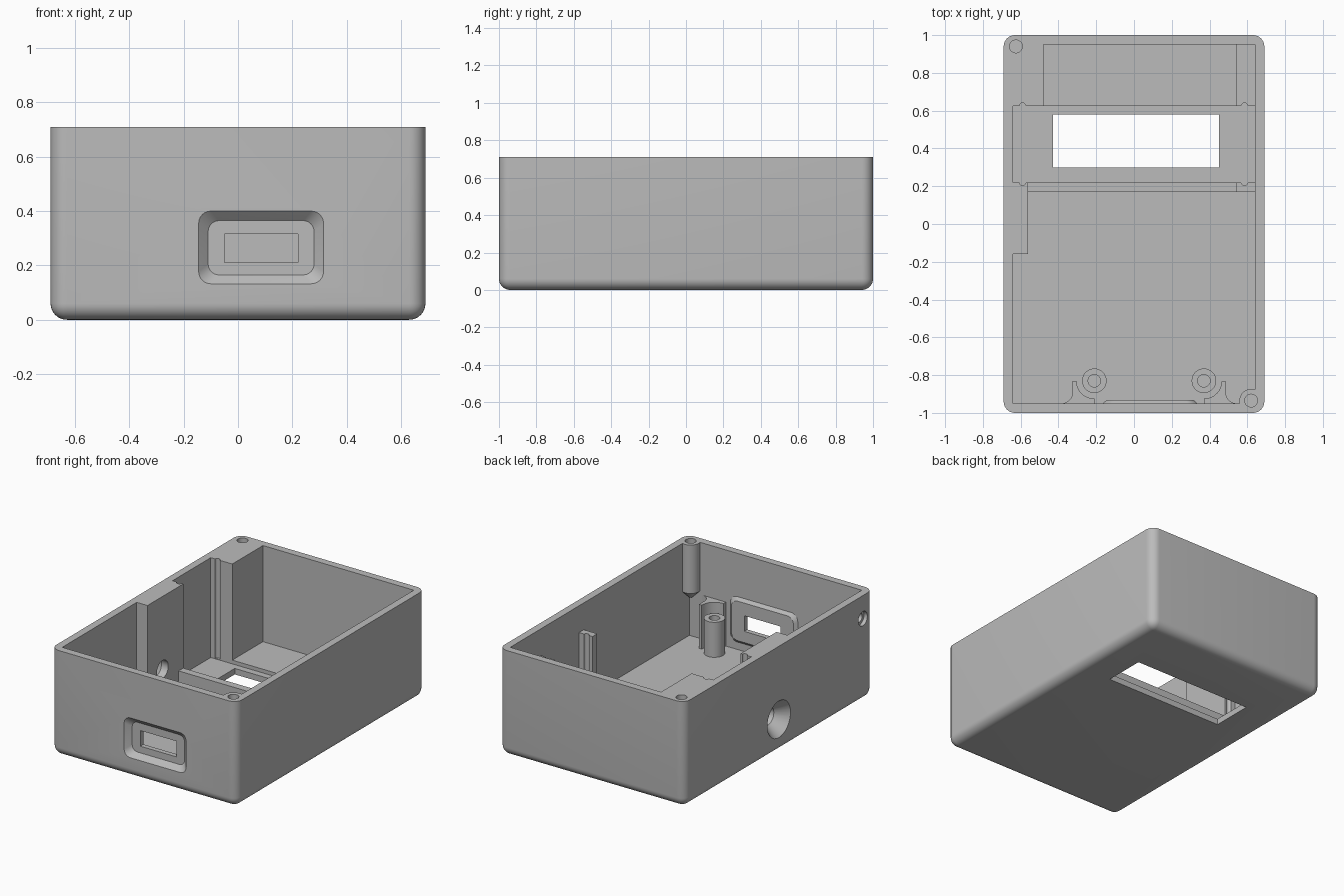
import bpy, bmesh, math
from mathutils import Matrix, Vector

if "Cube" in bpy.data.objects:
    bpy.data.objects.remove(bpy.data.objects["Cube"], do_unlink=True)

grey = bpy.data.materials.new("plain_grey")
grey.use_nodes = True
grey.diffuse_color = (0.5, 0.5, 0.5, 1)
grey.node_tree.nodes["Principled BSDF"].inputs["Base Color"].default_value = (0.5, 0.5, 0.5, 1)

W, L, H = 0.69, 1.0, 0.71          # half width, half length, height
IX, IY = 0.64, 0.95                # inner wall faces
FLOOR, BAY = 0.065, 0.04           # floor and display bay levels
R = 0.06                           # outer rounding


def finish(bm, name):
    bmesh.ops.recalc_face_normals(bm, faces=bm.faces)
    mesh = bpy.data.meshes.new(name)
    bm.to_mesh(mesh)
    bm.free()
    mesh.materials.append(grey)
    obj = bpy.data.objects.new(name, mesh)
    bpy.context.collection.objects.link(obj)
    return obj


def box(name, x, y, z, rounding=0):
    bm = bmesh.new()
    bmesh.ops.create_cube(bm, size=1)
    for v in bm.verts:
        v.co = Vector([a[0] + (c + 0.5) * (a[1] - a[0]) for a, c in zip((x, y, z), v.co)])
    if rounding:
        # every edge except those around the open top
        edges = [e for e in bm.edges if min(v.co.z for v in e.verts) < z[1] - 0.01]
        bmesh.ops.bevel(bm, geom=edges, offset=rounding, segments=8, profile=0.5, affect='EDGES')
    return finish(bm, name)


def loft(name, rings):
    bm = bmesh.new()
    loops = [[bm.verts.new(p) for p in ring] for ring in rings]
    for a, b in zip(loops, loops[1:]):
        for i in range(len(a)):
            j = (i + 1) % len(a)
            bm.faces.new((a[i], a[j], b[j], b[i]))
    bm.faces.new(loops[0])
    bm.faces.new(loops[-1])
    return finish(bm, name)


def turned(name, at, steps, axis='Z', n=32):
    """Stack of circles (position along axis, radius)."""
    rings = []
    for t, r in steps:
        ring = []
        for i in range(n):
            a = 2 * math.pi * i / n
            u, v = r * math.cos(a), r * math.sin(a)
            ring.append((at[0] + u, at[1] + v, t) if axis == 'Z' else (t, at[0] + u, at[1] + v))
        rings.append(ring)
    return loft(name, rings)


def round_rect(x0, x1, z0, z1, y, r, n=6):
    ring = []
    corners = [(x1 - r, z1 - r), (x0 + r, z1 - r), (x0 + r, z0 + r), (x1 - r, z0 + r)]
    for k, (cx, cz) in enumerate(corners):
        for i in range(n + 1):
            a = math.pi / 2 * (k + i / n)
            ring.append((cx + r * math.cos(a), y, cz + r * math.sin(a)))
    return ring


def combine(target, tool, operation):
    mod = target.modifiers.new(operation.lower(), 'BOOLEAN')
    mod.operation, mod.object, mod.solver = operation, tool, 'EXACT'
    bpy.context.view_layer.update()
    dg = bpy.context.evaluated_depsgraph_get()
    mesh = bpy.data.meshes.new_from_object(target.evaluated_get(dg))
    target.modifiers.clear()
    target.data = mesh
    bpy.data.objects.remove(tool, do_unlink=True)


def add(tool):
    combine(shell, tool, 'UNION')


def cut(tool):
    combine(shell, tool, 'DIFFERENCE')


# Open tray
shell = box("enclosure_shell", (-W, W), (-L, L), (0, H), R)
cut(box("cavity", (-IX, IX), (-IY, IY), (FLOOR, H + 0.2)))

# Blocks along the side walls and the low ridge in front of the display bay
add(box("corner_block", (-0.66, -0.48), (0.625, 0.97), (0.05, H)))
add(box("socket_block", (-0.66, -0.56), (-0.16, 0.22), (0.05, H)))
add(box("back_rail", (0.54, 0.66), (0.625, 0.97), (0.05, 0.53)))
add(box("front_rail", (0.54, 0.66), (0.17, 0.22), (0.05, 0.53)))
add(box("bay_ridge", (-0.58, 0.55), (0.17, 0.22), (0.05, 0.145)))

# Display bay, its vertical grooves and the window
cut(box("bay_floor", (-IX, IX), (0.22, 0.625), (BAY, 0.2)))
for gx in (-0.59, 0.585):
    for gy in (0.222, 0.623):
        cut(turned("groove", (gx, gy), ((BAY + 0.003, 0.018), (H + 0.1, 0.018)), n=16))
cut(box("window", (-0.43, 0.45), (0.30, 0.58), (-0.1, 0.12)))

# Hanging lid screw boss and both lid screw holes
add(turned("lid_boss", (0.62, -0.935), ((0.335, 0.012), (0.385, 0.062), (H, 0.062))))
for hx, hy in ((0.62, -0.935), (-0.625, 0.94)):
    cut(turned("lid_hole", (hx, hy), ((0.42, 0.034), (H + 0.1, 0.034))))

# Port: thickened pad inside, tapered recess outside, slot through both
add(loft("port_pad", [round_rect(-0.165, 0.335, 0.115, 0.42, -0.97, 0.05),
                      round_rect(-0.165, 0.335, 0.115, 0.42, -0.95, 0.05),
                      round_rect(-0.145, 0.315, 0.135, 0.40, -0.932, 0.045)]))
cut(loft("port_recess", [round_rect(-0.18, 0.35, 0.10, 0.435, -1.035, 0.05),
                         round_rect(-0.11, 0.28, 0.165, 0.365, -0.965, 0.04)]))
cut(box("port_slot", (-0.05, 0.22), (-1.1, -0.9), (0.21, 0.315)))

# Flared power socket hole and small stepped hole in the right wall
cut(turned("socket_hole", (0.0, 0.22),
           ((-0.75, 0.17), (-0.61, 0.06), (-0.5, 0.06)), axis='X'))
cut(turned("side_hole", (-0.89, 0.555),
           ((-0.75, 0.048), (-0.665, 0.048), (-0.664, 0.03), (-0.6, 0.03)), axis='X'))

parts = [shell]

# Board standoffs with curved brackets on their outer sides
for side, px in (("right", -0.21), ("left", 0.37)):
    s = -1 if side == "right" else 1
    post = turned(side + "_standoff", (px, -0.83), ((FLOOR, 0.065), (0.30, 0.065)))
    combine(post, turned("pilot", (px, -0.83), ((0.1, 0.033), (0.5, 0.033))), 'DIFFERENCE')
    quarter = [math.pi / 2 * i / 8 for i in range(9)]
    outline = [(0, -0.122)]
    outline += [(0.095 * math.sin(a), -0.095 * math.cos(a)) for a in quarter]
    outline += [(0.115, 0)]
    outline += [(0.175 - 0.06 * math.cos(a), -0.06 - 0.06 * math.sin(a)) for a in quarter]
    outline += [(0.175, -0.122)]
    bracket = loft(side + "_bracket",
                   [[(px + s * u, -0.83 + v, z) for u, v in outline] for z in (FLOOR, 0.36)])
    parts += [post, bracket]

# Smooth rounded surfaces, sharp edges kept
for obj in parts:
    obj.data.materials.clear()
    obj.data.materials.append(grey)
    for p in obj.data.polygons:
        p.material_index = 0
    bpy.ops.object.select_all(action='DESELECT')
    obj.select_set(True)
    bpy.context.view_layer.objects.active = obj
    bpy.ops.object.shade_smooth_by_angle(angle=math.radians(30))
